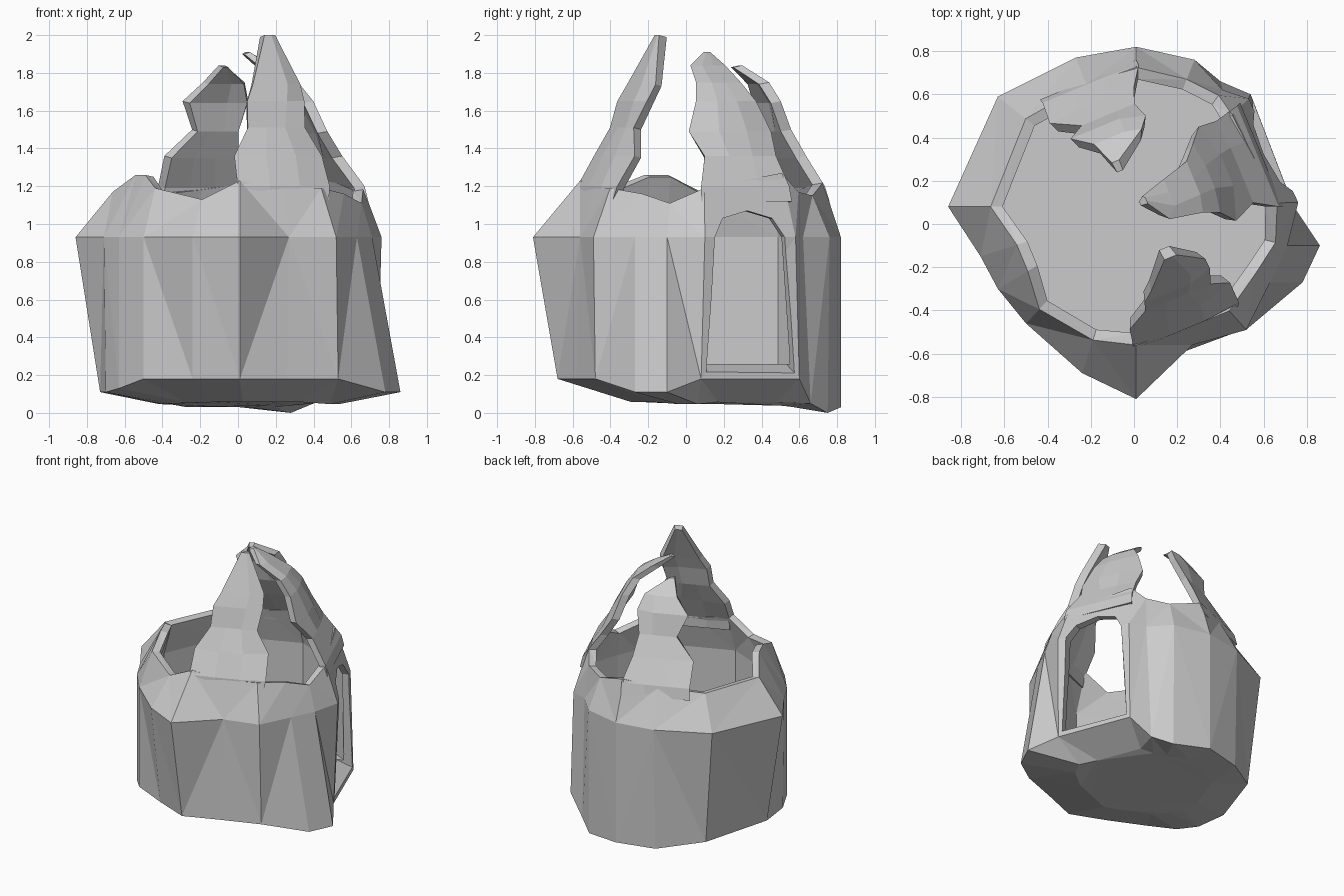
import bpy, bmesh
from math import cos, sin, atan2, degrees, radians
from mathutils import Vector

if "Cube" in bpy.data.objects:
    bpy.data.objects.remove(bpy.data.objects["Cube"])

CX, CY = 0.01, 0.08          # axis of the octagonal shell


def octagon(angle, r, z):
    """Point on an octagon with corners at multiples of 45 degrees."""
    k = r * cos(radians(22.5)) / cos(radians(angle % 45 - 22.5))
    return (CX + k * cos(radians(angle)), CY + k * sin(radians(angle)), z)


def interp(z, table):
    for (z0, r0), (z1, r1) in zip(table, table[1:]):
        if z <= z1:
            return r0 + (r1 - r0) * (z - z0) / (z1 - z0)
    return table[-1][1]


def finish(bm, name):
    bmesh.ops.recalc_face_normals(bm, faces=bm.faces)
    me = bpy.data.meshes.new(name)
    bm.to_mesh(me)
    bm.free()
    ob = bpy.data.objects.new(name, me)
    bpy.context.collection.objects.link(ob)
    return ob


def bridge(bm, a, b, closed=True):
    n = len(a)
    for i in range(n if closed else n - 1):
        j = (i + 1) % n
        bm.faces.new((a[i], a[j], b[j], b[i]))


# Wall columns, counter-clockwise: base x, y, z, shoulder x, y, rim height
COLUMNS = [
    (.74, .08, .18, .76, .10, 1.19), (.54, .60, .18, .53, .58, 1.27),
    (.40, .66, .05, .41, .62, 1.17), (.28, .75, .00, .28, .76, 1.15),
    (.01, .82, .03, .01, .82, 1.22), (-.27, .75, .03, -.27, .77, 1.19),
    (-.55, .55, .08, -.63, .59, 1.16), (-.73, .08, .11, -.86, .08, 1.17),
    (-.70, -.15, .11, -.71, -.15, 1.26), (-.63, -.30, .13, -.63, -.30, 1.26),
    (-.50, -.46, .18, -.50, -.46, 1.19), (-.24, -.58, .18, -.24, -.69, 1.13),
    (.01, -.68, .18, .01, -.81, 1.23), (.26, -.58, .18, .27, -.56, 1.19),
    (.53, -.48, .18, .52, -.49, 1.19), (.78, -.27, .11, .63, -.27, 1.16),
    (.86, -.10, .11, .71, -.10, 1.11),
]
RIM_RADIUS = [(1.10, .72), (1.19, .66), (1.27, .62)]

# Hollow stump wall with floor
bm = bmesh.new()
rings = [[] for _ in range(6)]
for bx, by, bz, sx, sy, rz in COLUMNS:
    a = degrees(atan2(sy - CY, sx - CX))
    r = interp(rz, RIM_RADIUS)
    pts = [(bx, by, bz), (sx, sy, .93), octagon(a, r, rz),
           octagon(a, r - .055, rz - .01), octagon(a, .68, .93), octagon(a, .68, .26)]
    for ring, p in zip(rings, pts):
        ring.append(bm.verts.new(p))
for lo, hi in zip(rings, rings[1:]):
    bridge(bm, lo, hi)
bm.faces.new(rings[5])
# Faceted underside
under = [bm.verts.new((.02 + v.co.x * .6, .12 + v.co.y * .6, .03 + v.co.z * .15)) for v in rings[0]]
bridge(bm, rings[0], under)
bm.faces.new(under)
bmesh.ops.triangulate(bm, faces=bm.faces)
wall = finish(bm, "hollow_wall")

# Arched doorway cut through the right-back side
out = Vector((cos(radians(22.5)), sin(radians(22.5)), 0))
side = Vector((-out.y, out.x, 0))
bm = bmesh.new()
ends = []
for dist, sill in ((.5, .29), (1.05, .06)):
    c = Vector((CX, CY, 0)) + out * dist
    prof = [(-.25, sill), (.25, sill), (.20, .93), (.14, 1.03), (0, 1.07), (-.15, 1.03), (-.21, .93)]
    ends.append([bm.verts.new(c + side * t + Vector((0, 0, z))) for t, z in prof])
bridge(bm, *ends)
for e in ends:
    bm.faces.new(e)
cutter = finish(bm, "doorway_cutter")
cutter.hide_render = True
mod = wall.modifiers.new("doorway", 'BOOLEAN')
mod.operation, mod.solver, mod.object = 'DIFFERENCE', 'EXACT', cutter
bpy.context.view_layer.objects.active = wall
bpy.ops.object.modifier_apply(modifier=mod.name)
bpy.data.objects.remove(cutter)


def shard(name, levels, n=4, thick=.055):
    """Tall broken splinter: levels are (z, radius, start angle, end angle)."""
    bm = bmesh.new()
    loops = []
    for z, r, a0, a1 in levels:
        angs = [a0 + (a1 - a0) * i / (n - 1) for i in range(n)]
        t = min(thick, r * .6)
        loops.append([bm.verts.new(octagon(a, r, z)) for a in angs] +
                     [bm.verts.new(octagon(a, r - t, z - .01)) for a in reversed(angs)])
    for lo, hi in zip(loops, loops[1:]):
        bridge(bm, lo, hi)
    bm.faces.new(loops[0])
    bm.faces.new(loops[-1])
    return finish(bm, name)


# Three splinters curving inward
shard("front_splinter", [
    (1.12, .665, -90, -45), (1.20, .66, -91, -43), (1.36, .58, -93, -39), (1.51, .50, -85, -46),
    (1.65, .46, -85, -40), (1.74, .42, -80, -37), (2.0, .30, -62, -50)])
shard("right_splinter", [
    (1.12, .68, 0, 45), (1.20, .66, 0, 45), (1.36, .55, 2, 47), (1.49, .49, -8, 52),
    (1.65, .40, -4, 48), (1.75, .32, -5, 42), (1.84, .18, -20, 45), (1.91, .06, 15, 60)])
shard("back_splinter", [
    (1.12, .68, 90, 132), (1.20, .66, 89, 132), (1.36, .56, 91, 136), (1.50, .48, 91, 124),
    (1.65, .44, 84, 134), (1.75, .37, 86, 124), (1.84, .25, 110, 119)])
